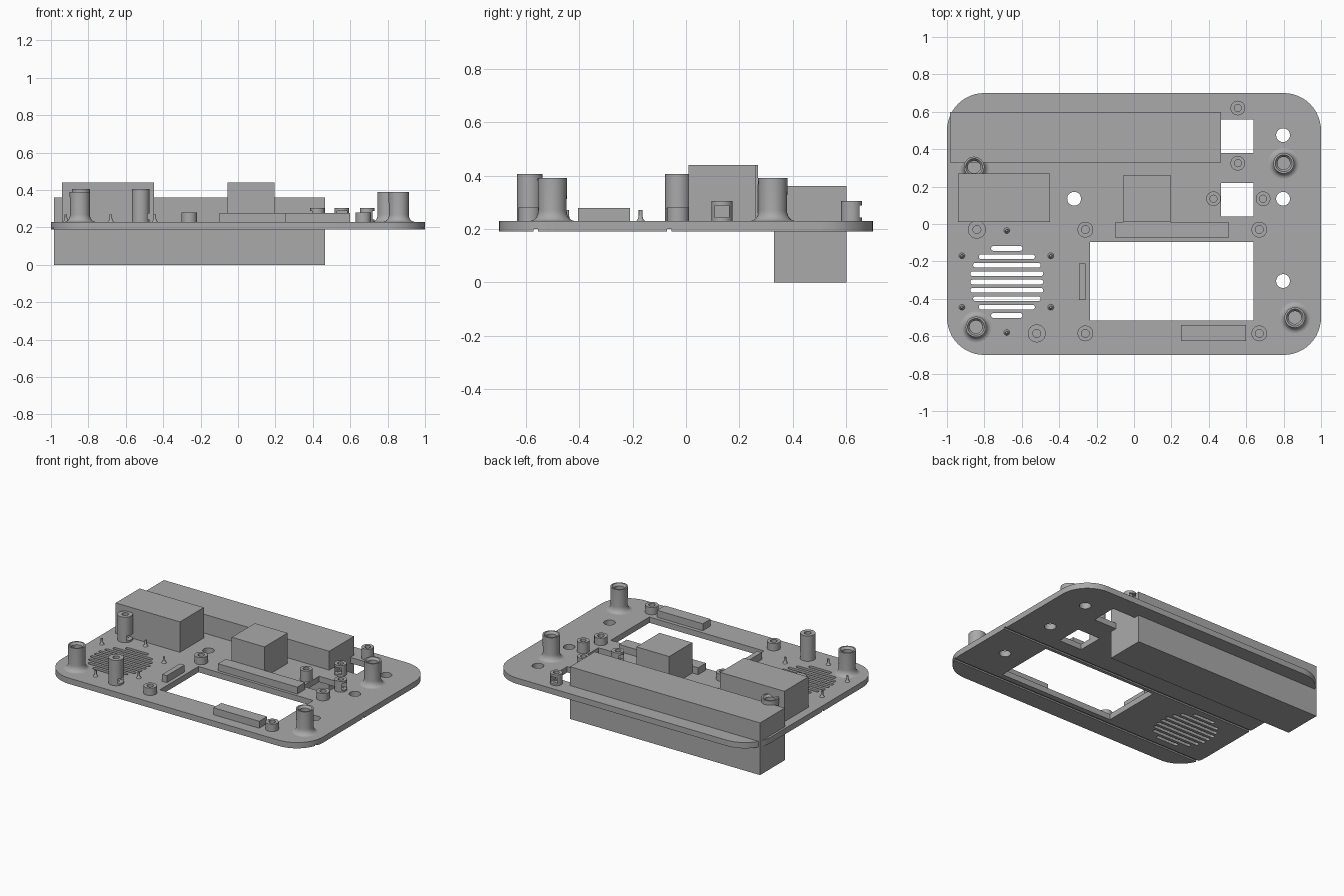
import bpy, bmesh, math
from mathutils import Matrix

if "Cube" in bpy.data.objects:
    bpy.data.objects.remove(bpy.data.objects["Cube"])

BOTTOM, TOP = 0.19, 0.23          # plate faces
grey = bpy.data.materials.new("grey plastic")
grey.diffuse_color = (0.40, 0.40, 0.40, 1)
grey.use_nodes = True
grey.node_tree.nodes["Principled BSDF"].inputs["Base Color"].default_value = grey.diffuse_color


def finish(name, bm, smooth=False):
    bmesh.ops.recalc_face_normals(bm, faces=bm.faces)
    me = bpy.data.meshes.new(name)
    bm.to_mesh(me)
    bm.free()
    me.materials.append(grey)
    ob = bpy.data.objects.new(name, me)
    bpy.context.collection.objects.link(ob)
    if smooth:
        bpy.ops.object.select_all(action='DESELECT')
        ob.select_set(True)
        bpy.context.view_layer.objects.active = ob
        bpy.ops.object.shade_smooth_by_angle(angle=math.radians(35))
    return ob


def add_box(bm, x0, x1, y0, y1, z0, z1):
    m = Matrix.Translation(((x0 + x1) / 2, (y0 + y1) / 2, (z0 + z1) / 2))
    bmesh.ops.create_cube(bm, size=1, matrix=m @ Matrix.Diagonal((x1 - x0, y1 - y0, z1 - z0, 1)))


def add_rounded(bm, x, y, hx, hy, r, z0, z1, seg):
    """Prism with a rounded rectangle outline."""
    pts = []
    for k, (sx, sy) in enumerate(((1, 1), (-1, 1), (-1, -1), (1, -1))):
        for i in range(seg + 1):
            a = (k + i / seg) * math.pi / 2
            pts.append((x + sx * (hx - r) + r * math.cos(a), y + sy * (hy - r) + r * math.sin(a)))
    face = bm.faces.new([bm.verts.new((px, py, z0)) for px, py in pts])
    ext = bmesh.ops.extrude_face_region(bm, geom=[face])
    bmesh.ops.translate(bm, vec=(0, 0, z1 - z0),
                        verts=[v for v in ext["geom"] if isinstance(v, bmesh.types.BMVert)])
    bmesh.ops.remove_doubles(bm, verts=bm.verts, dist=1e-5)


def lathe(name, x, y, profile, seg=32):
    bm = bmesh.new()
    vs = [bm.verts.new((r, 0, z)) for r, z in profile]
    es = [bm.edges.new(p) for p in zip(vs, vs[1:])]
    bmesh.ops.spin(bm, geom=vs + es, cent=(0, 0, 0), axis=(0, 0, 1),
                   angle=2 * math.pi, steps=seg, use_merge=True)
    bmesh.ops.remove_doubles(bm, verts=bm.verts, dist=1e-5)
    bmesh.ops.translate(bm, verts=bm.verts, vec=(x, y, 0))
    return finish(name, bm, True)


def cut(ob, bm):
    """Subtract the bmesh from the object."""
    cutter = finish("cutter", bm)
    mod = ob.modifiers.new("cut", 'BOOLEAN')
    mod.operation, mod.solver, mod.object = 'DIFFERENCE', 'EXACT', cutter
    bpy.context.view_layer.objects.active = ob
    bpy.ops.object.modifier_apply(modifier=mod.name)
    bpy.data.objects.remove(cutter)


# Panel plate
bm = bmesh.new()
add_rounded(bm, 0, 0, 1, 0.7, 0.2, BOTTOM, TOP, 12)
plate = finish("panel_plate", bm, True)

# Openings: screen, two square windows, round holes, speaker slots
lo, hi = BOTTOM - 0.05, TOP + 0.05
bm = bmesh.new()
for x0, x1, y0, y1 in ((-0.235, 0.64, -0.515, -0.095), (0.465, 0.64, 0.38, 0.56),
                       (0.465, 0.64, 0.04, 0.22)):
    add_box(bm, x0, x1, y0, y1, lo, hi)
for x, y in ((0.797, 0.475), (0.797, 0.135), (0.797, -0.305), (-0.32, 0.135)):
    bmesh.ops.create_cone(bm, cap_ends=True, segments=32, radius1=0.037, radius2=0.037,
                          depth=hi - lo, matrix=Matrix.Translation((x, y, (lo + hi) / 2)))
for i in range(-4, 5):
    half = (0.195, 0.195, 0.18, 0.15, 0.085)[abs(i)]
    add_rounded(bm, -0.68, -0.31 + 0.0448 * i, half, 0.0125, 0.012, lo, hi, 4)
# Long grooves on the underside
for y in (-0.562, -0.063):
    add_box(bm, -1.1, 1.1, y - 0.009, y + 0.009, lo, BOTTOM + 0.01)
cut(plate, bm)

# Box shaped components
for name, *dims in (("battery_block", -0.985, 0.465, 0.33, 0.60, 0.0, 0.36),
                    ("power_module", -0.94, -0.45, 0.01, 0.27, TOP, 0.44),
                    ("connector_block", -0.055, 0.195, 0.01, 0.262, TOP, 0.44),
                    ("upper_support_bar", -0.10, 0.505, -0.075, 0.01, TOP, 0.278),
                    ("side_support_bar", -0.295, -0.26, -0.405, -0.21, TOP, 0.278),
                    ("lower_support_bar", 0.25, 0.60, -0.625, -0.54, TOP, 0.278)):
    bm = bmesh.new()
    add_box(bm, *dims)
    finish(name, bm)

# Corner screw posts with a filleted foot and countersunk bore
fillet = [(0.083 - 0.03 * math.sin(a), TOP + 0.04 * (1 - math.cos(a)))
          for a in (i * math.pi / 12 for i in range(7))]
for x, y in ((-0.855, 0.305), (0.80, 0.325), (-0.845, -0.55), (0.86, -0.50)):
    lathe("corner_post", x, y, fillet + [(0.055, 0.39), (0.045, 0.39), (0.034, 0.375),
                                         (0.034, 0.24), (0, 0.24)])


def standoff(name, x, y, r, bore, top, slot=None, slot_top=0.28):
    ob = lathe(name, x, y, [(0, TOP), (r, TOP), (r, top), (bore, top),
                            (bore, TOP + 0.008), (0, TOP + 0.008)])
    if slot:                       # side slot for a nut, open along the slot direction
        dx, dy = slot
        bm = bmesh.new()
        w = r * 0.68
        xs = sorted((x - dx * w, x + dx * 0.1)) if dx else (x - w, x + w)
        ys = sorted((y - dy * w, y + dy * 0.1)) if dy else (y - w, y + w)
        add_box(bm, *xs, *ys, TOP + 0.012, slot_top)
        cut(ob, bm)


# Standoffs: tall, screen and switch board sets
for x, y in ((-0.84, -0.03), (-0.52, -0.585)):
    standoff("tall_standoff", x, y, 0.048, 0.021, 0.405, (1, 0), 0.275)
for x in (-0.26, 0.67):
    for y in (-0.03, -0.585):
        standoff("screen_standoff", x, y, 0.042, 0.021, 0.28)
for x, y, slot in ((0.425, 0.135, (-1, 0)), (0.69, 0.135, (1, 0)),
                   (0.555, 0.62, (0, 1)), (0.555, 0.325, (0, -1))):
    standoff("switch_standoff", x, y, 0.039, 0.019, 0.305, slot, 0.288)

# Locating pins around the speaker grille
for x, y in ((-0.92, -0.17), (-0.445, -0.17), (-0.92, -0.445), (-0.445, -0.445),
             (-0.68, -0.035), (-0.68, -0.58)):
    lathe("speaker_pin", x, y, [(0.016, TOP), (0.010, 0.238), (0.007, 0.25),
                                (0.007, 0.27), (0, 0.27)], 12)
